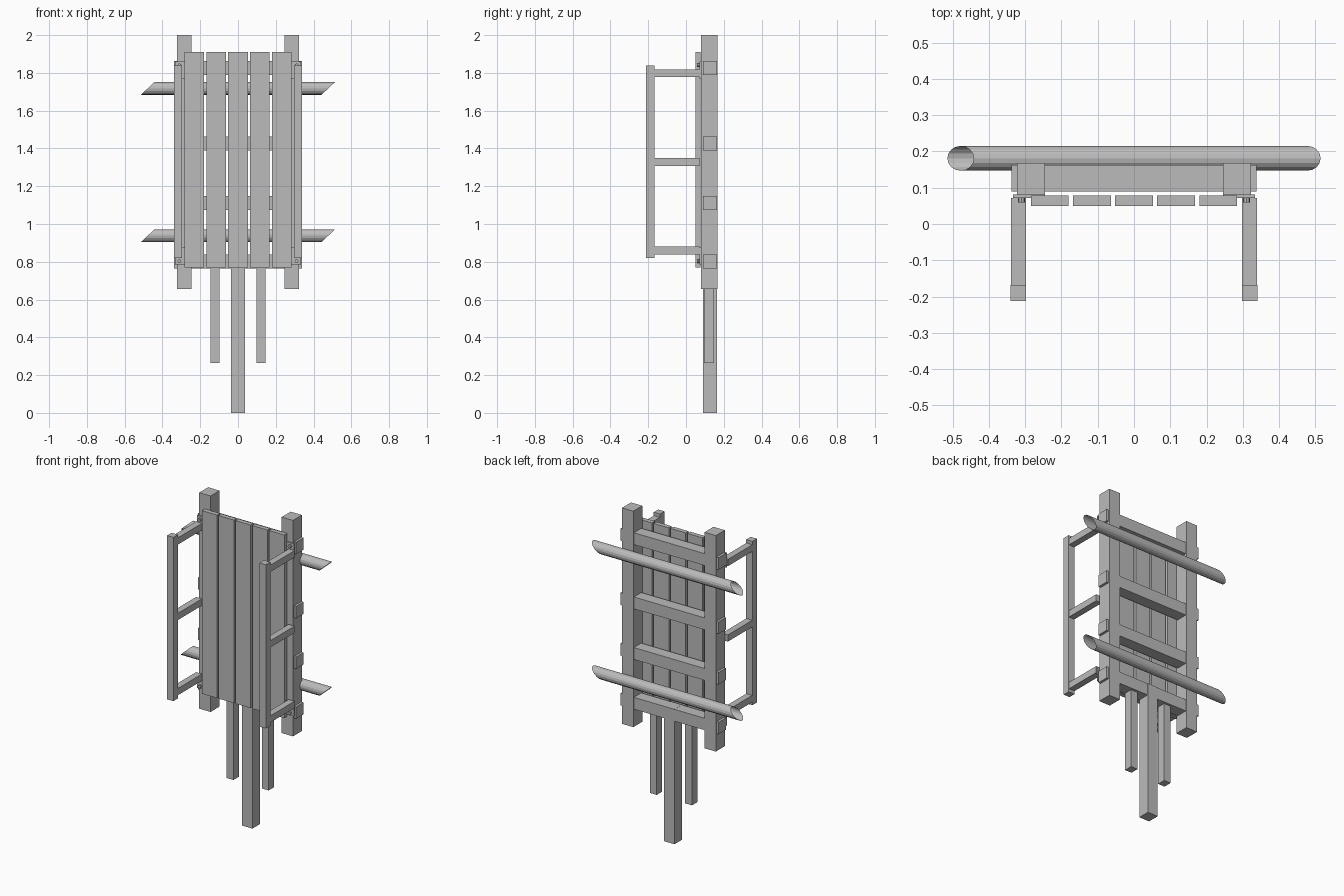
import bpy
import bmesh
import math

if "Cube" in bpy.data.objects:
    bpy.data.objects.remove(bpy.data.objects["Cube"], do_unlink=True)

# One plain grey for the whole model
GREY = (0.5, 0.5, 0.5, 1.0)
grey = bpy.data.materials.new("plain_grey")
grey.use_nodes = True
grey.diffuse_color = GREY
grey.node_tree.nodes["Principled BSDF"].inputs["Base Color"].default_value = GREY


def add_object(name, bm):
    mesh = bpy.data.meshes.new(name)
    bm.to_mesh(mesh)
    bm.free()
    mesh.materials.append(grey)
    obj = bpy.data.objects.new(name, mesh)
    bpy.context.collection.objects.link(obj)
    return obj


def box(name, xs, ys, zs):
    """Box between the given limits on each axis."""
    bm = bmesh.new()
    bmesh.ops.create_cube(bm, size=1)
    for v in bm.verts:
        for axis, (low, high) in enumerate((xs, ys, zs)):
            v.co[axis] = low if v.co[axis] < 0 else high
    return add_object(name, bm)


def side_box(name, side, xs, ys, zs):
    return box(name, sorted(side * x for x in xs), ys, zs)


def pole(name, y, z, radius, half_length):
    """Open tube along x, both ends cut at the same slant."""
    bm = bmesh.new()
    bmesh.ops.create_cone(bm, cap_ends=False, segments=16,
                          radius1=radius, radius2=radius, depth=2)
    for v in bm.verts:
        across, up, end = v.co
        v.co = (half_length * end + up * 1.07, y + across, z + up)
    bmesh.ops.recalc_face_normals(bm, faces=bm.faces)
    return add_object(name, bm)


def bolt(name, x, y, z):
    bm = bmesh.new()
    bmesh.ops.create_cone(bm, cap_ends=True, segments=8,
                          radius1=0.01, radius2=0.01, depth=0.014)
    for v in bm.verts:
        v.co = (x + v.co.x, y + v.co.z, z + v.co.y)
    bmesh.ops.recalc_face_normals(bm, faces=bm.faces)
    return add_object(name, bm)


# Bed planks
for i in range(5):
    x = (i - 2) * 0.116
    box(f"bed_plank_{i + 1}", (x - 0.052, x + 0.052), (0.05, 0.078), (0.77, 1.91))

# Cross beams running through the side rails
for i, z in enumerate((0.802, 1.112, 1.427, 1.827)):
    box(f"cross_beam_{i + 1}", (-0.338, 0.338), (0.09, 0.163),
        (z - 0.037, z + 0.037))

# Slanted-end axle poles
for name, z in (("lower_pole", 0.938), ("upper_pole", 1.718)):
    pole(name, 0.181, z, 0.034, 0.478)

# Central drawbar
box("drawbar", (-0.036, 0.036), (0.09, 0.165), (0, 0.84))

for side, label in ((1, "left"), (-1, "right")):
    # Side rail and short shaft
    side_box(f"{label}_rail", side, (0.245, 0.323), (0.08, 0.168), (0.655, 2))
    side_box(f"{label}_shaft", side, (0.098, 0.145), (0.095, 0.148), (0.265, 0.78))

    # Fence: long bar carried on three struts
    side_box(f"{label}_fence_bar", side, (0.297, 0.34), (-0.212, -0.168), (0.82, 1.84))
    for i, z in enumerate((0.86, 1.328, 1.798)):
        side_box(f"{label}_fence_strut_{i + 1}", side, (0.298, 0.339),
                 (-0.168, 0.072), (z - 0.021, z + 0.021))

    # Bracket plates and bolts at the outer struts
    for place, z, bolt_z in (("lower", 0.83, 0.803), ("upper", 1.815, 1.84)):
        side_box(f"{label}_{place}_bracket", side, (0.245, 0.334),
                 (0.072, 0.081), (z - 0.045, z + 0.045))
        bolt(f"{label}_{place}_bolt", side * 0.31, 0.066, bolt_z)
